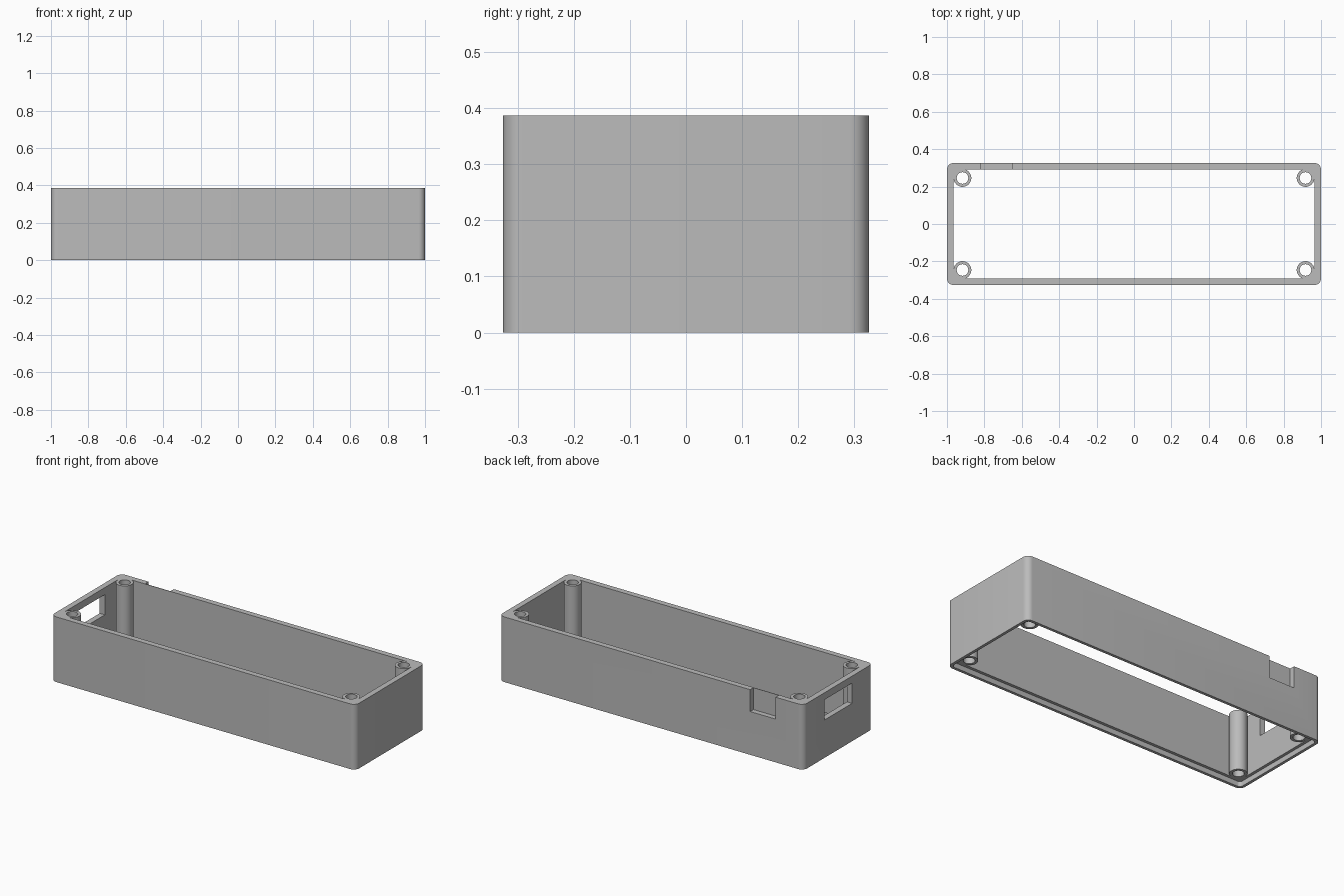
import bpy
import bmesh
from math import pi, sin, cos, radians

if "Cube" in bpy.data.objects:
    bpy.data.objects.remove(bpy.data.objects["Cube"], do_unlink=True)

# Overall dimensions
HALF_X, HALF_Y, HEIGHT = 1.0, 0.326, 0.387
WALL, CORNER = 0.034, 0.035
POST_X, POST_Y = 0.917, 0.246
LIP = 0.03

grey = bpy.data.materials.new("plain grey")
grey.use_nodes = True
grey.diffuse_color = (0.5, 0.5, 0.5, 1)
grey.node_tree.nodes["Principled BSDF"].inputs["Base Color"].default_value = grey.diffuse_color


def prism(name, outline, z0, z1):
    """Extrude a flat outline from z0 to z1."""
    bm = bmesh.new()
    base = bm.faces.new([bm.verts.new((x, y, z0)) for x, y in outline])
    top = bmesh.ops.extrude_face_region(bm, geom=[base])["geom"]
    for v in top:
        if isinstance(v, bmesh.types.BMVert):
            v.co.z = z1
    bmesh.ops.recalc_face_normals(bm, faces=bm.faces)
    mesh = bpy.data.meshes.new(name)
    bm.to_mesh(mesh)
    bm.free()
    mesh.materials.append(grey)
    obj = bpy.data.objects.new(name, mesh)
    bpy.context.collection.objects.link(obj)
    return obj


def rounded(hx, hy, r, steps=8):
    """Outline of a rectangle with rounded corners."""
    points = []
    for i, (sx, sy) in enumerate([(1, 1), (-1, 1), (-1, -1), (1, -1)]):
        for k in range(steps + 1):
            a = (i + k / steps) * pi / 2
            points.append((sx * (hx - r) + r * cos(a), sy * (hy - r) + r * sin(a)))
    return points


def circle(cx, cy, r, n=32):
    return [(cx + r * cos(2 * pi * k / n), cy + r * sin(2 * pi * k / n)) for k in range(n)]


def rect(x0, x1, y0, y1):
    return [(x0, y0), (x1, y0), (x1, y1), (x0, y1)]


def combine(target, tool, operation):
    """Apply a boolean and remove the tool."""
    mod = target.modifiers.new("combine", "BOOLEAN")
    mod.operation, mod.solver, mod.object = operation, "EXACT", tool
    bpy.ops.object.select_all(action="DESELECT")
    bpy.context.view_layer.objects.active = target
    target.select_set(True)
    bpy.ops.object.modifier_apply(modifier=mod.name)
    bpy.data.objects.remove(tool, do_unlink=True)


# Outer walls, open at top and bottom
case = prism("enclosure_frame", rounded(HALF_X, HALF_Y, CORNER), 0, HEIGHT)
cavity = prism("cavity", rounded(HALF_X - WALL, HALF_Y - WALL, 0.01), -1, 1)
combine(case, cavity, "DIFFERENCE")

# Screw posts merged into the corners
corners = [(sx, sy) for sx in (-1, 1) for sy in (-1, 1)]
for sx, sy in corners:
    px, py = sx * POST_X, sy * POST_Y
    xs = sorted((px, sx * (HALF_X - WALL / 2)))
    ys = sorted((py, sy * (HALF_Y - WALL / 2)))
    combine(case, prism("corner_fill", rect(*xs, *ys), 0, HEIGHT), "UNION")
    combine(case, prism("screw_post", circle(px, py, 0.0475), 0, HEIGHT), "UNION")

# Screw holes
for sx, sy in corners:
    hole = prism("screw_hole", circle(sx * POST_X, sy * POST_Y, 0.031), -1, 1)
    combine(case, hole, "DIFFERENCE")

# Recessed lip under the frame for a base plate
lip = prism("lip", rounded(HALF_X - WALL / 2, HALF_Y - WALL / 2, 0.02), -1, LIP)
combine(case, lip, "DIFFERENCE")

# Port window in the end wall
window = prism("window", rect(-1.1, -0.95, -0.13, 0.13), 0.225, 0.345)
combine(case, window, "DIFFERENCE")

# Switch recess in the back wall, leaving a thin skin inside
recess = prism("recess", rect(-0.817, -0.65, HALF_Y - WALL + 0.003, 0.4), 0.257, 1)
combine(case, recess, "DIFFERENCE")

bpy.ops.object.shade_smooth_by_angle(angle=radians(30))
